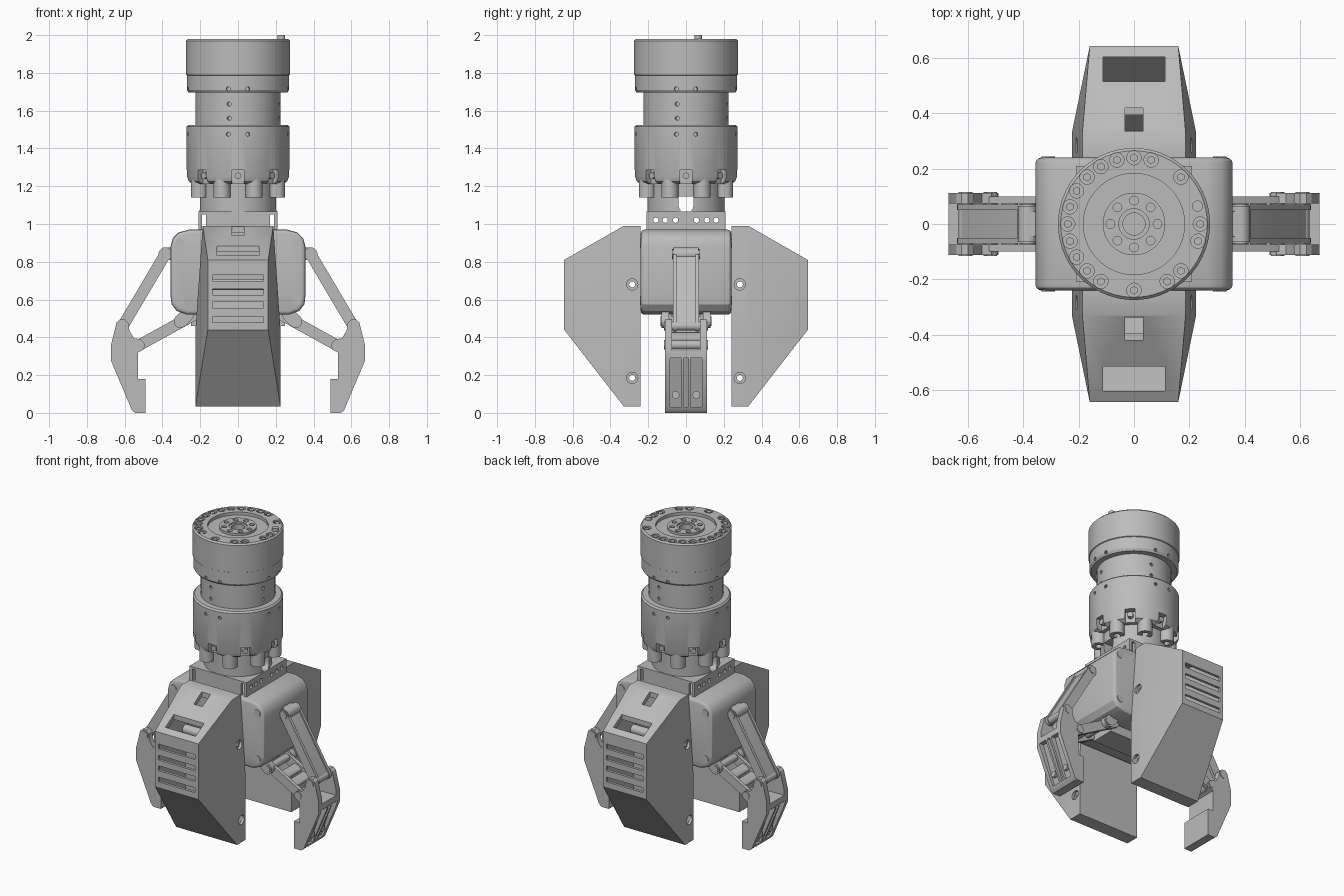
import bpy, bmesh
from math import pi, sin, cos, atan2, radians
from mathutils import Vector, Matrix

if "Cube" in bpy.data.objects:
    bpy.data.objects.remove(bpy.data.objects["Cube"])

grey = bpy.data.materials.new("machined_grey")
grey.use_nodes = True
grey.diffuse_color = (0.5, 0.5, 0.5, 1)
grey.node_tree.nodes["Principled BSDF"].inputs["Base Color"].default_value = (0.5, 0.5, 0.5, 1)


# --- helpers -------------------------------------------------------------
def box(bm, lo, hi):
    lo, hi = Vector(lo), Vector(hi)
    m = Matrix.Translation((lo + hi) / 2) @ Matrix.Diagonal((*(hi - lo), 1))
    bmesh.ops.create_cube(bm, size=1, matrix=m)


def cyl(bm, centre, axis, r, length, seg=20):
    rot = Vector(axis).to_track_quat('Z', 'Y').to_matrix().to_4x4()
    bmesh.ops.create_cone(bm, cap_ends=True, segments=seg, radius1=r, radius2=r,
                          depth=length, matrix=Matrix.Translation(centre) @ rot)


def prism(bm, pts, y0, y1):
    base = bm.faces.new([bm.verts.new((x, y0, z)) for x, z in pts])
    top = bmesh.ops.extrude_face_region(bm, geom=[base])["geom"]
    bmesh.ops.translate(bm, vec=(0, y1 - y0, 0),
                        verts=[v for v in top if isinstance(v, bmesh.types.BMVert)])


def bar(bm, a, b, r, y0, y1, n=10):
    d = atan2(b[1] - a[1], b[0] - a[0])
    pts = []
    for c, start in ((a, d + pi / 2), (b, d - pi / 2)):
        pts += [(c[0] + r * cos(start + pi * i / n), c[1] + r * sin(start + pi * i / n))
                for i in range(n + 1)]
    prism(bm, pts, y0, y1)


def lathe(bm, profile, steps=72):
    vs = [bm.verts.new((r, 0, z)) for r, z in profile]
    es = [bm.edges.new(p) for p in zip(vs, vs[1:])]
    bmesh.ops.spin(bm, geom=vs + es, cent=(0, 0, 0), axis=(0, 0, 1), angle=2 * pi, steps=steps)
    bmesh.ops.remove_doubles(bm, verts=bm.verts, dist=1e-5)


def apply_mods(ob):
    dg = bpy.context.evaluated_depsgraph_get()
    mesh = bpy.data.meshes.new_from_object(ob.evaluated_get(dg))
    ob.modifiers.clear()
    ob.data = mesh


def finish(name, bm, bevel=0.0, cutter=None):
    bmesh.ops.recalc_face_normals(bm, faces=bm.faces)
    mesh = bpy.data.meshes.new(name)
    bm.to_mesh(mesh)
    bm.free()
    ob = bpy.data.objects.new(name, mesh)
    bpy.context.collection.objects.link(ob)
    mesh.materials.append(grey)
    if bevel:
        m = ob.modifiers.new("bevel", 'BEVEL')
        m.width, m.segments, m.limit_method = bevel, 3, 'ANGLE'
        m.angle_limit = radians(40)
    if cutter:
        tool = finish(name + "_cutter", cutter)
        tool.hide_render = True
        m = ob.modifiers.new("cut", 'BOOLEAN')
        m.operation, m.solver, m.object, m.use_self = 'DIFFERENCE', 'EXACT', tool, True
    if ob.modifiers:
        apply_mods(ob)
    if cutter:
        bpy.data.objects.remove(tool)
    bpy.ops.object.select_all(action='DESELECT')
    ob.select_set(True)
    bpy.context.view_layer.objects.active = ob
    bpy.ops.object.shade_smooth_by_angle(angle=radians(30))
    return ob


def opposite(ob, name):
    twin = ob.copy()
    twin.name = name
    twin.rotation_euler.z = pi
    bpy.context.collection.objects.link(twin)


def ring(r, deg, z):
    return (r * cos(radians(deg)), r * sin(radians(deg)), z)


# --- wrist column: cap, neck and collar ----------------------------------
bm, cut = bmesh.new(), bmesh.new()
lathe(bm, [(0, 1.93), (.04, 1.93), (.04, 1.965), (.055, 1.965), (.055, 1.975), (.113, 1.975),
           (.113, 1.96), (.183, 1.96), (.183, 1.98), (.265, 1.98), (.275, 1.97), (.275, 1.79),
           (.27, 1.787), (.27, 1.71), (.26, 1.695), (.225, 1.695), (.225, 1.525), (.262, 1.525),
           (.272, 1.515), (.272, 1.25), (.262, 1.225), (.24, 1.212), (.205, 1.212),
           (.205, 1.06), (0, 1.06)])
bolt_angles = [a for a in range(0, 360, 15) if a not in (15, 30, 60, 255, 285, 330)]
for a in bolt_angles:
    cyl(cut, ring(.24, a, 1.98), (0, 0, 1), .026, .03)
for a in range(0, 360, 45):
    cyl(cut, ring(.085, a, 1.97), (0, 0, 1), .016, .03, 12)
    out = ring(1, a, 0)
    m = Matrix.Translation(ring(.27, a, 1.24)) @ Matrix.Rotation(radians(a), 4, 'Z')
    bmesh.ops.create_cube(cut, size=1, matrix=m @ Matrix.Diagonal((.08, .062, .09, 1)))
for a in range(0, 360, 90):
    for off, r, z in ((-12, .225, 1.635), (-12, .225, 1.56), (11, .27, 1.715),
                      (-11, .27, 1.715), (11, .272, 1.475), (-11, .272, 1.475)):
        cyl(cut, ring(r, a + off, z), ring(1, a + off, 0), .011, .04, 10)
# cable passage under the collar
box(cut, (-.3, -.04, 1.1), (.3, .04, 1.145))
cyl(cut, (0, 0, 1.1), (1, 0, 0), .04, .6)
finish("wrist_column", bm, cutter=cut)

# screws and the locating pin
bm = bmesh.new()
for a in bolt_angles:
    cyl(bm, ring(.24, a, 1.97), (0, 0, 1), .015, .014, 6)
for a in range(0, 360, 45):
    cyl(bm, ring(.243, a, 1.255), ring(1, a, 0), .018, .03, 12)
cyl(bm, (.23, .065, 1.985), (0, 0, 1), .02, .03)
finish("column_screws", bm)

# bosses under the collar
bm, cut = bmesh.new(), bmesh.new()
for a in range(0, 360, 45):
    cyl(bm, ring(.222, a + 22.5, 1.19), (0, 0, 1), .045, .1)
    cyl(cut, ring(.222, a + 22.5, 1.14), (0, 0, 1), .02, .06, 12)
finish("collar_bosses", bm, cutter=cut)

# --- mounting bracket ----------------------------------------------------
bm, cut = bmesh.new(), bmesh.new()
box(bm, (-.21, -.21, 1.05), (.21, .21, 1.065))
for s in (-1, 1):
    box(bm, (s * .2 - .01, -.21, .96), (s * .2 + .01, .21, 1.055))
    box(bm, (-.17, s * .2 - .01, .96), (.17, s * .2 + .01, 1.055))
    for y in (.055, .11, .16):
        cyl(cut, (0, s * y, 1.02), (1, 0, 0), .014, .6, 12)
finish("mounting_bracket", bm, cutter=cut)

# --- gripper body --------------------------------------------------------
bm = bmesh.new()
half = [(.27, .52), (.325, .54), (.352, .575), (.357, .62), (.357, .88),
        (.345, .925), (.315, .955), (.26, .97)]
prism(bm, half + [(-x, z) for x, z in reversed(half)], -.24, .24)
finish("gripper_body", bm, bevel=.02)
bm = bmesh.new()
for x in (-.31, .31):
    for z in (.595, .9):
        cyl(bm, (x, 0, z), (0, 1, 0), .024, .487)
finish("body_screws", bm)
bm = bmesh.new()
box(bm, (-.25, -.08, .46), (.25, .08, .53))
for s in (-1, 1):
    for y in (-.11, .11):
        bar(bm, (s * .27, .52), (s * .305, .485), .035, y - .02, y + .02)
finish("link_mount", bm)

# --- protective covers ---------------------------------------------------
SHELL = [(-.24, .99, .187), (-.33, .99, .187), (-.645, .81, .16), (-.645, .44, .16),
         (-.33, .44, .225), (-.24, .44, .225), (-.33, .035, .225), (-.24, .035, .225)]


def shell(bm, k):
    cy, cz = -.43, .52
    vs = [bm.verts.new((s * w * k, cy + (y - cy) * k, cz + (z - cz) * k))
          for y, z, w in SHELL for s in (-1, 1)]
    bmesh.ops.convex_hull(bm, input=vs)
    bmesh.ops.dissolve_limit(bm, angle_limit=.01, verts=bm.verts, edges=bm.edges)


bm, cut = bmesh.new(), bmesh.new()
shell(bm, 1)
shell(cut, .92)
for z in (.495, .57, .64, .715):
    box(cut, (-.135, -.7, z - .016), (.135, -.6, z + .016))
box(cut, (-.112, -.605, .79), (.112, -.515, 1))
box(cut, (-.032, -.42, .92), (.032, -.335, 1.05))
for z in (.185, .68):
    cyl(cut, (0, -.285, z), (1, 0, 0), .03, .6)
cover = finish("front_cover", bm, cutter=cut)
opposite(cover, "back_cover")

bm, cut = bmesh.new(), bmesh.new()
for z in (.185, .68):
    cyl(bm, (0, -.285, z), (1, 0, 0), .03, .38)
    cyl(cut, (0, -.285, z), (1, 0, 0), .016, .6, 12)
opposite(finish("front_cover_sleeves", bm, cutter=cut), "back_cover_sleeves")

# --- fingers and linkages ------------------------------------------------
SHOULDER, ELBOW, KNEE, ROOT = (.385, .84), (.61, .46), (.52, .36), (.305, .485)

bm = bmesh.new()
bar(bm, SHOULDER, ELBOW, .022, -.055, .055)
for s in (-1, 1):
    lo, hi = sorted((s * .05, s * .07))
    bar(bm, SHOULDER, ELBOW, .03, lo, hi)
cyl(bm, (SHOULDER[0], 0, SHOULDER[1]), (0, 1, 0), .036, .13)
box(bm, (.33, -.045, .81), (.385, .045, .875))
opposite(finish("left_upper_link", bm), "right_upper_link")

bm = bmesh.new()
for s in (-1, 1):
    lo, hi = sorted((s * .075, s * .1))
    bar(bm, (.23, .52), KNEE, .03, lo, hi)
for t in (.3, .6):
    c = Vector(ROOT).lerp(Vector(KNEE), t)
    bar(bm, c, c + Vector((.03, -.017)), .015, -.08, .08)
opposite(finish("left_lower_link", bm), "right_lower_link")

bm, cut = bmesh.new(), bmesh.new()
prism(bm, [(.49, 0), (.545, 0), (.562, .015), (.672, .275), (.672, .36), (.642, .48),
           (.625, .495), (.6, .495), (.58, .475), (.575, .435), (.55, .395), (.515, .39),
           (.492, .36), (.5, .335), (.53, .32), (.53, .18), (.49, .18)], -.112, .112)
# fork for the links and the channel on the outer face
box(cut, (.4, -.074, .33), (.8, .074, .6))
for y in (-.055, 0, .055):
    w = .012 if y == 0 else .03
    prism(cut, [(.552, .03), (.8, .03), (.8, .29), (.642, .29)], y - w, y + w)
opposite(finish("left_finger", bm, cutter=cut), "right_finger")

bm = bmesh.new()
for x, z in (ELBOW, KNEE):
    cyl(bm, (x, 0, z), (0, 1, 0), .025, .232)
cyl(bm, (SHOULDER[0], 0, SHOULDER[1]), (0, 1, 0), .024, .15)
cyl(bm, (ROOT[0], 0, ROOT[1]), (0, 1, 0), .024, .27)
for y in (-.055, .055):
    cyl(bm, (.58, y, .095), (1, 0, 0), .02, .02)
opposite(finish("left_pivot_pins", bm), "right_pivot_pins")
